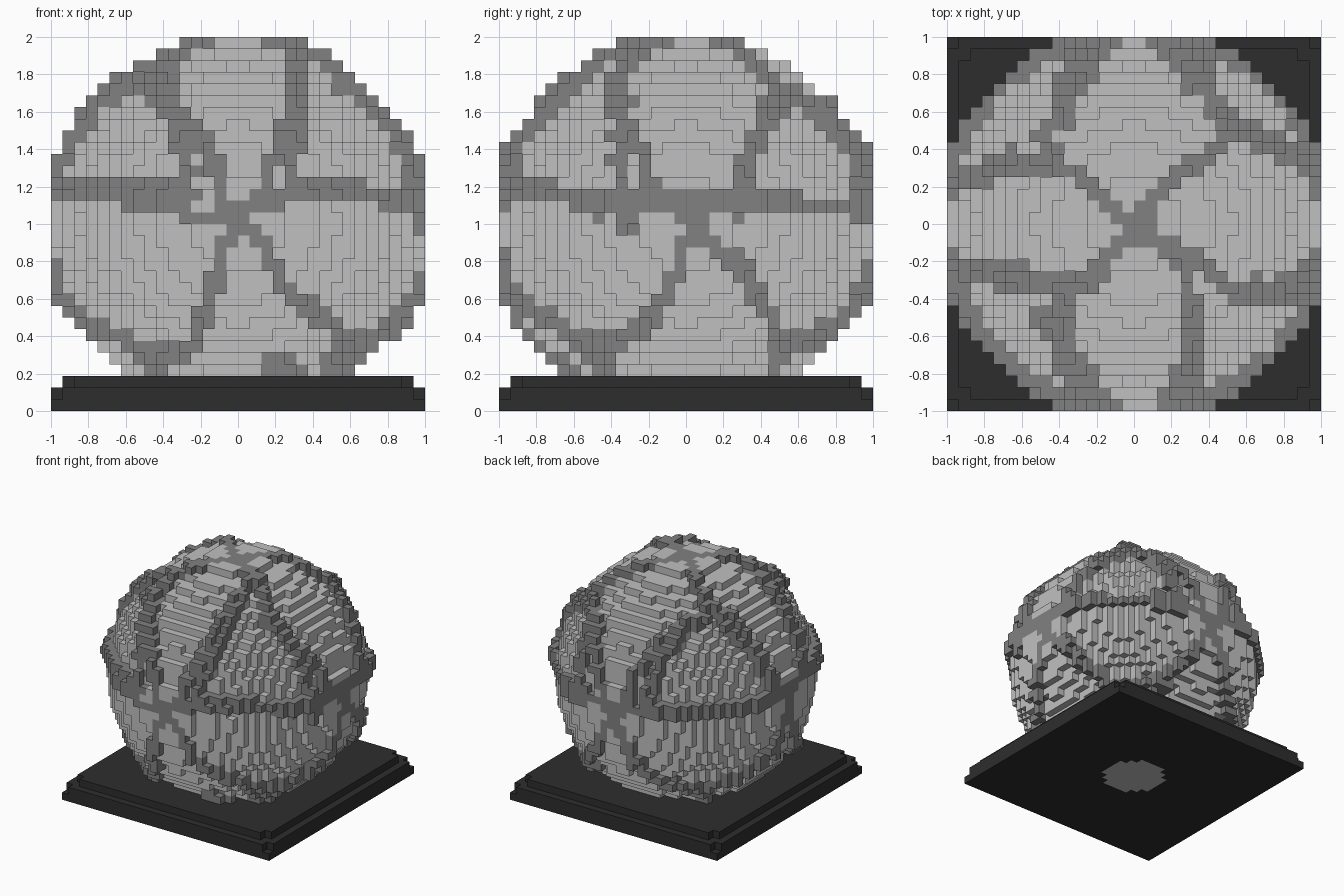
import bpy
import bmesh
import math
from mathutils import Vector
from mathutils.kdtree import KDTree

old = bpy.data.objects.get("Cube")
if old:
    bpy.data.objects.remove(old, do_unlink=True)

N = 32                # blocks per side
S = 2.0 / N           # block size
R_BALL, R_RIDGE = 16.0, 17.0
RIDGE_HALF_WIDTH = 0.047


def material(name, v):
    m = bpy.data.materials.new(name)
    m.use_nodes = True
    m.diffuse_color = (v, v, v, 1)
    bsdf = next(n for n in m.node_tree.nodes if n.type == 'BSDF_PRINCIPLED')
    bsdf.inputs["Base Color"].default_value = (v, v, v, 1)
    return m


LIGHT = material("light grey", 0.53)
MID = material("mid grey", 0.22)
BLACK = material("charcoal", 0.027)

# Ridge paths, drawn flat on each side of the ball (second value is height from the centre)
FRONT = [
    [(-1, .19), (-.7, .19), (-.6, .13), (-.4, .13), (-.25, .05), (0, 0)],
    [(0, .0), (.02, .1), (.2, .13), (.32, .22), (.64, .22), (.72, .16), (1, .15)],
    [(.14, .15), (.17, .3), (.22, .4), (.23, .5), (.28, .56), (.28, .98)],
    [(-.03, .1), (-.1, .13), (-.1, .25), (-.16, .4), (-.33, .62), (-.41, .74), (-.42, .84)],
    [(-.02, -.02), (-.1, -.13), (-.1, -.25), (-.16, -.38), (-.22, -.6), (-.28, -.7), (-.4, -.74)],
    [(.05, 0), (.15, -.12), (.23, -.3), (.35, -.42), (.5, -.55), (.57, -.64), (.52, -.78)],
    [(-.4, -.74), (-.55, -.68), (-.66, -.6), (-.8, -.56)],
    [(-.4, -.74), (-.46, -.8)], [(-.41, .74), (-.52, .73)], [(.2, -.77), (.3, -.79)],
]
RIGHT = [
    [(-1, .16), (-.62, .15), (-.52, .08), (-.3, .09), (-.15, .15), (.05, .1)],
    [(.05, .1), (.8, .1), (1, .04)],
    [(.05, .02), (-.1, .15), (-.2, .2), (-.23, .35), (-.3, .5), (-.36, .64), (-.37, .8)],
    [(.05, .12), (.27, .14), (.31, .28), (.36, .4), (.41, .52), (.44, .62), (.53, .69)],
    [(.05, .02), (0, -.1), (-.05, -.25), (-.1, -.38), (-.25, -.57), (-.36, -.63), (-.5, -.65)],
    [(.08, .02), (.12, -.1), (.3, -.22), (.36, -.36), (.5, -.58), (.55, -.72)],
    [(-.5, -.65), (-.66, -.58), (-.76, -.52)], [(-.36, -.64), (-.46, -.78)],
    [(.55, -.68), (.68, -.62), (.8, -.6)],
]
TOP = [
    [(0, -.02), (-.06, .05), (-.18, .15), (-.3, .25), (-.45, .35), (-.5, .48), (-.39, .6), (-.36, .8), (-.3, .97)],
    [(0, 0), (.1, .1), (.22, .24), (.4, .38), (.53, .47), (.56, .54), (.44, .66), (.38, .78), (.36, .95)],
    [(0, -.05), (.1, -.08), (.3, -.18), (.42, -.27), (.58, -.39), (.68, -.34), (1, -.33)],
    [(0, -.02), (-.05, -.1), (-.16, -.18), (-.2, -.27), (-.32, -.36), (-.42, -.34), (-.6, -.28), (-.98, -.2)],
    [(-.35, -.36), (-.42, -.55), (-.36, -.75), (-.27, -.95)],
    [(.28, -.2), (.28, -.95)],
    [(-.45, .35), (-.65, .29), (-.98, .22)],
    [(.53, .47), (.62, .55), (.66, .5), (.8, .42)], [(-.42, -.52), (-.52, -.52)],
]
BACK = [
    [(-1, .14), (-.6, .16), (-.3, .1), (0, .06)],
    [(0, .06), (.3, .12), (.6, .1), (1, .08)],
    [(0, .04), (-.12, .18), (-.18, .4), (-.3, .6), (-.38, .72)],
    [(0, .04), (.1, .16), (.2, .38), (.33, .6), (.4, .66)],
    [(0, .02), (-.1, -.2), (-.2, -.4), (-.38, -.58), (-.55, -.64), (-.5, -.78)],
    [(0, .02), (.1, -.18), (.2, -.38), (.4, -.55), (.54, -.64), (.5, -.78)],
]
LEFT = [
    [(-1, .17), (-.5, .17), (-.3, .19), (0, .15), (0, .05)],
    [(0, .1), (.3, .14), (.6, .12), (1, .12)],
    [(0, .1), (-.15, .15), (-.22, .35), (-.28, .6), (-.35, .75)],
    [(0, .1), (.15, .16), (.24, .35), (.3, .6), (.36, .72)],
    [(0, .08), (-.04, -.2), (-.12, -.4), (-.3, -.54), (-.52, -.62)],
    [(0, .08), (.08, -.2), (.2, -.4), (.4, -.55), (.55, -.64)],
]

# Wrap every path onto the ball as a dense run of directions
SIDES = [
    (FRONT, lambda a, b, d: (a, -d, b)),
    (BACK, lambda a, b, d: (a, d, b)),
    (RIGHT, lambda a, b, d: (d, a, b)),
    (LEFT, lambda a, b, d: (-d, a, b)),
    (TOP, lambda a, b, d: (a, b, d)),
]
samples = []
for paths, place in SIDES:
    for path in paths:
        pts = [Vector(place(a, b, math.sqrt(max(0.0, 1.08 - a * a - b * b)))).normalized()
               for a, b in path]
        for p, q in zip(pts, pts[1:]):
            steps = max(2, int((q - p).length / 0.015))
            samples += [p.lerp(q, i / steps).normalized() for i in range(steps + 1)]
tree = KDTree(len(samples))
for i, p in enumerate(samples):
    tree.insert(p, i)
tree.balance()

# Sort blocks into ball, ridges and plinth
ball, ridges, plinth = set(), set(), set()
mid = (N - 1) / 2
for i in range(N):
    for j in range(N):
        for k in range(N):
            v = Vector((i - mid, j - mid, k - mid))
            d = v.length
            if k >= 3 and 14.8 < d <= R_RIDGE and tree.find(v / d)[2] < RIDGE_HALF_WIDTH:
                ridges.add((i, j, k))
            elif d <= R_BALL:
                ball.add((i, j, k))
            elif k < 3:
                inset = 1 if k == 2 else 0
                lo, hi = inset, N - 1 - inset
                corner = k > 0 and i in (lo, hi) and j in (lo, hi)
                if lo <= i <= hi and lo <= j <= hi and not corner:
                    plinth.add((i, j, k))
solid = ball | ridges | plinth


def block_mesh(name, cells, mat):
    """Skin a set of blocks, keeping only faces open to the air."""
    bm = bmesh.new()
    verts = {}

    def vert(c):
        if c not in verts:
            verts[c] = bm.verts.new((c[0] * S - 1, c[1] * S - 1, c[2] * S))
        return verts[c]

    for cell in sorted(cells):
        for axis in range(3):
            for side in (0, 1):
                nb = list(cell)
                nb[axis] += 2 * side - 1
                if tuple(nb) in solid:
                    continue
                u, w = (axis + 1) % 3, (axis + 2) % 3
                quad = []
                for du, dw in ((0, 0), (1, 0), (1, 1), (0, 1)):
                    c = list(cell)
                    c[axis] += side
                    c[u] += du
                    c[w] += dw
                    quad.append(vert(tuple(c)))
                bm.faces.new(quad if side else quad[::-1])
    me = bpy.data.meshes.new(name)
    bm.to_mesh(me)
    bm.free()
    me.materials.append(mat)
    ob = bpy.data.objects.new(name, me)
    bpy.context.scene.collection.objects.link(ob)
    return ob


block_mesh("ball", ball, LIGHT)
block_mesh("ridges", ridges, MID)
block_mesh("plinth", plinth, BLACK)
